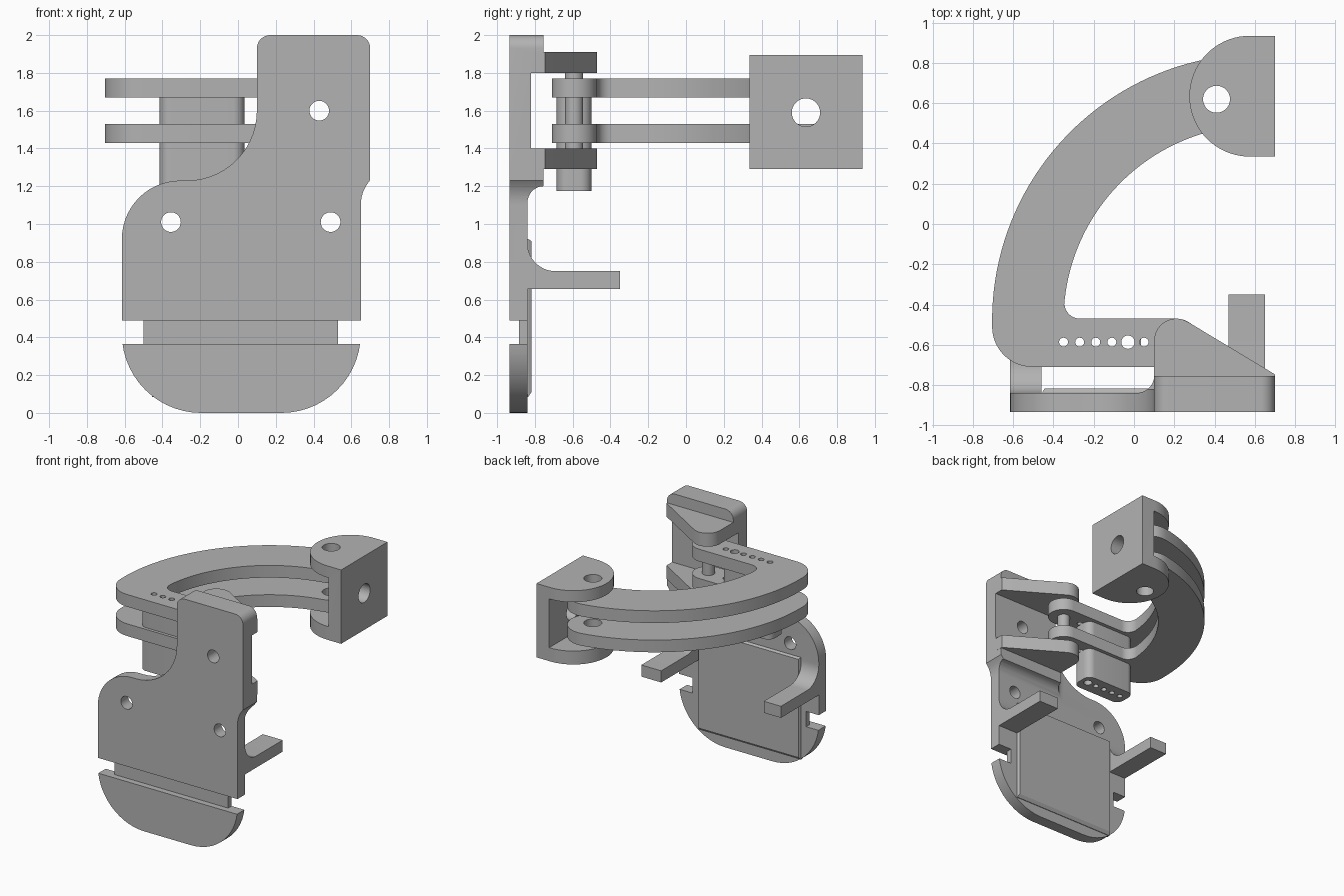
import bpy, bmesh, math

if "Cube" in bpy.data.objects:
    bpy.data.objects.remove(bpy.data.objects["Cube"], do_unlink=True)

grey = bpy.data.materials.new("plain grey")
grey.use_nodes = True
grey.diffuse_color = (0.45, 0.45, 0.45, 1)
grey.node_tree.nodes["Principled BSDF"].inputs["Base Color"].default_value = (0.45, 0.45, 0.45, 1)
PLACE = {"x": lambda a, b, h: (h, a, b),
         "y": lambda a, b, h: (a, h, b),
         "z": lambda a, b, h: (a, b, h)}


def arc(cx, cy, r, start, end, n=14):
    angles = [math.radians(start + (end - start) * i / n) for i in range(n + 1)]
    return [(cx + r * math.cos(t), cy + r * math.sin(t)) for t in angles]


def rect(a0, a1, b0, b1):
    return [(a0, b0), (a1, b0), (a1, b1), (a0, b1)]


def loft(name, layers, axis):
    """Closed solid through (outline, height) layers stacked along an axis."""
    bm = bmesh.new()
    rings = [[bm.verts.new(PLACE[axis](a, b, h)) for a, b in pts] for pts, h in layers]
    bm.faces.new(rings[0])
    bm.faces.new(rings[-1])
    n = len(rings[0])
    for low, high in zip(rings, rings[1:]):
        for i in range(n):
            j = (i + 1) % n
            bm.faces.new((low[i], low[j], high[j], high[i]))
    bmesh.ops.recalc_face_normals(bm, faces=bm.faces)
    mesh = bpy.data.meshes.new(name)
    bm.to_mesh(mesh)
    bm.free()
    mesh.materials.append(grey)
    obj = bpy.data.objects.new(name, mesh)
    bpy.context.collection.objects.link(obj)
    return obj


def prism(name, pts, axis, lo, hi):
    return loft(name, [(pts, lo), (pts, hi)], axis)


def cylinder(name, a, b, r, axis, lo, hi):
    return prism(name, arc(a, b, r, 0, 360, 40)[:-1], axis, lo, hi)


def combine(obj, operation, *others):
    for other in others:
        mod = obj.modifiers.new("combine", "BOOLEAN")
        mod.operation, mod.solver, mod.object = operation, "EXACT", other
        bpy.context.view_layer.objects.active = obj
        bpy.ops.object.modifier_apply(modifier=mod.name)
        bpy.data.objects.remove(other, do_unlink=True)


# Mounting plate: thin below, thick at the top with a filleted step
outline = (arc(0.23, 0.42, 0.42, -90, 0) + arc(0.85, 1.1, 0.2, 180, 139, 6)
           + arc(0.63, 1.93, 0.07, 0, 90, 8) + arc(0.17, 1.93, 0.07, 90, 180, 8)
           + arc(-0.27, 1.6, 0.37, 0, -90) + arc(-0.305, 0.92, 0.31, 90, 180)
           + arc(-0.195, 0.42, 0.42, 180, 270))
plate = prism("mounting_plate", outline, "y", -0.935, -0.7)
layers = [(rect(0.01, 0.8, 1.11, 2.1), -0.9)]
for i in range(8, -1, -1):
    t = math.radians(90 * i / 8)
    step = 0.09 * (1 - math.cos(t))
    layers.append((rect(0.1 - step, 0.8, 1.2 - step, 2.1), -0.755 - 0.085 * math.sin(t)))
envelope = prism("envelope", rect(-1, 1, -0.1, 2.2), "y", -1, -0.84)
combine(envelope, "UNION", loft("thick_step", layers, "y"))
combine(plate, "INTERSECT", envelope)

# Recess between the lugs, strap groove and its side notches
combine(plate, "DIFFERENCE",
        prism("recess", rect(-0.2, 0.9, 1.4, 1.8), "y", -0.82, -0.6),
        prism("groove", rect(-1, 1, 0.365, 0.49), "y", -1, -0.885),
        prism("notch_right", rect(-1, -0.5, 0.365, 0.49), "y", -1, -0.7),
        prism("notch_left", rect(0.53, 1, 0.365, 0.49), "y", -1, -0.7))

# Hinge lugs
lug = [(0.1, -0.8), (0.7, -0.8), (0.7, -0.747)] + arc(0.21, -0.58, 0.11, 59, 180)
for z in (1.29, 1.8):
    combine(plate, "UNION", prism("lug", lug, "z", z, z + 0.11))

# Filleted bracket arms and back pad
bracket = [(-0.87, 0.655), (-0.35, 0.655), (-0.35, 0.75)] + arc(-0.69, 0.9, 0.15, 270, 180)
bracket.append((-0.87, 0.9))
for x0, x1 in ((-0.615, -0.46), (0.47, 0.65)):
    combine(plate, "UNION", prism("bracket", bracket, "x", x0, x1))
pad_layers = [(rect(-0.455, 0.47, 0.085, 0.92), -0.86),
              (rect(-0.455, 0.47, 0.085, 0.92), -0.835),
              (rect(-0.445, 0.46, 0.11, 0.91), -0.818)]
combine(plate, "UNION", loft("pad", pad_layers, "y"))

# Screw holes
for x, z in ((-0.355, 1.01), (0.49, 1.01), (0.43, 1.6)):
    combine(plate, "DIFFERENCE", cylinder("screw_hole", x, z, 0.052, "y", -1, -0.7))

# Curved swing arms
holes = [(-0.35 + 0.08 * i, 0.033 if i == 4 else 0.022) for i in range(6)]


def drill_row(obj, row):
    for x, r in row:
        combine(obj, "DIFFERENCE", cylinder("pin_hole", x, -0.587, r, "z", 1, 2))


arm_outline = (arc(0.62, -0.48, 1.325, 180, 101, 36)
               + arc(0.405, 0.647, 0.1775, 101, -79, 20)[1:-1]
               + arc(0.62, -0.48, 0.97, 101, 176, 32)
               + arc(-0.27, -0.395, 0.075, 180, 270, 8)
               + arc(0.21, -0.59, 0.12, 90, -90, 18)
               + arc(-0.505, -0.51, 0.2, 270, 180, 14))
for name, z in (("lower_swing_arm", 1.43), ("upper_swing_arm", 1.67)):
    arm = prism(name, arm_outline, "z", z, z + 0.1)
    drill_row(arm, holes)
    combine(arm, "DIFFERENCE", cylinder("pivot_hole", 0.41, 0.62, 0.067, "z", 1, 2))

# Spacer block between and below the arms
r = 0.06
block = []
for cx, cy, a in ((-0.025, -0.56, 0), (-0.355, -0.56, 90), (-0.355, -0.625, 180), (-0.025, -0.625, 270)):
    block += arc(cx, cy, r, a, a + 90, 8)
spacer = prism("spacer_block", block, "z", 1.175, 1.68)
drill_row(spacer, holes[:5])

# Hinge pin
cylinder("hinge_pin", 0.21, -0.592, 0.048, "z", 1.35, 1.85)

# End clevis: two rounded cheeks joined by a drilled web
clevis = prism("end_clevis", [(0.7, 0.335), (0.7, 0.935)] + arc(0.575, 0.635, 0.3, 90, 270, 36),
               "z", 1.29, 1.895)
combine(clevis, "DIFFERENCE",
        prism("slot", rect(0, 0.585, 0.2, 1.1), "z", 1.4, 1.8),
        cylinder("cheek_hole", 0.41, 0.62, 0.067, "z", 1, 2.2),
        cylinder("web_hole", 0.635, 1.59, 0.075, "x", 0.5, 0.9))

# Smooth the round surfaces and keep the edges sharp
for obj in bpy.context.collection.objects:
    if obj.type == "MESH":
        bpy.ops.object.select_all(action="DESELECT")
        obj.select_set(True)
        bpy.context.view_layer.objects.active = obj
        bpy.ops.object.shade_smooth_by_angle(angle=math.radians(30))
